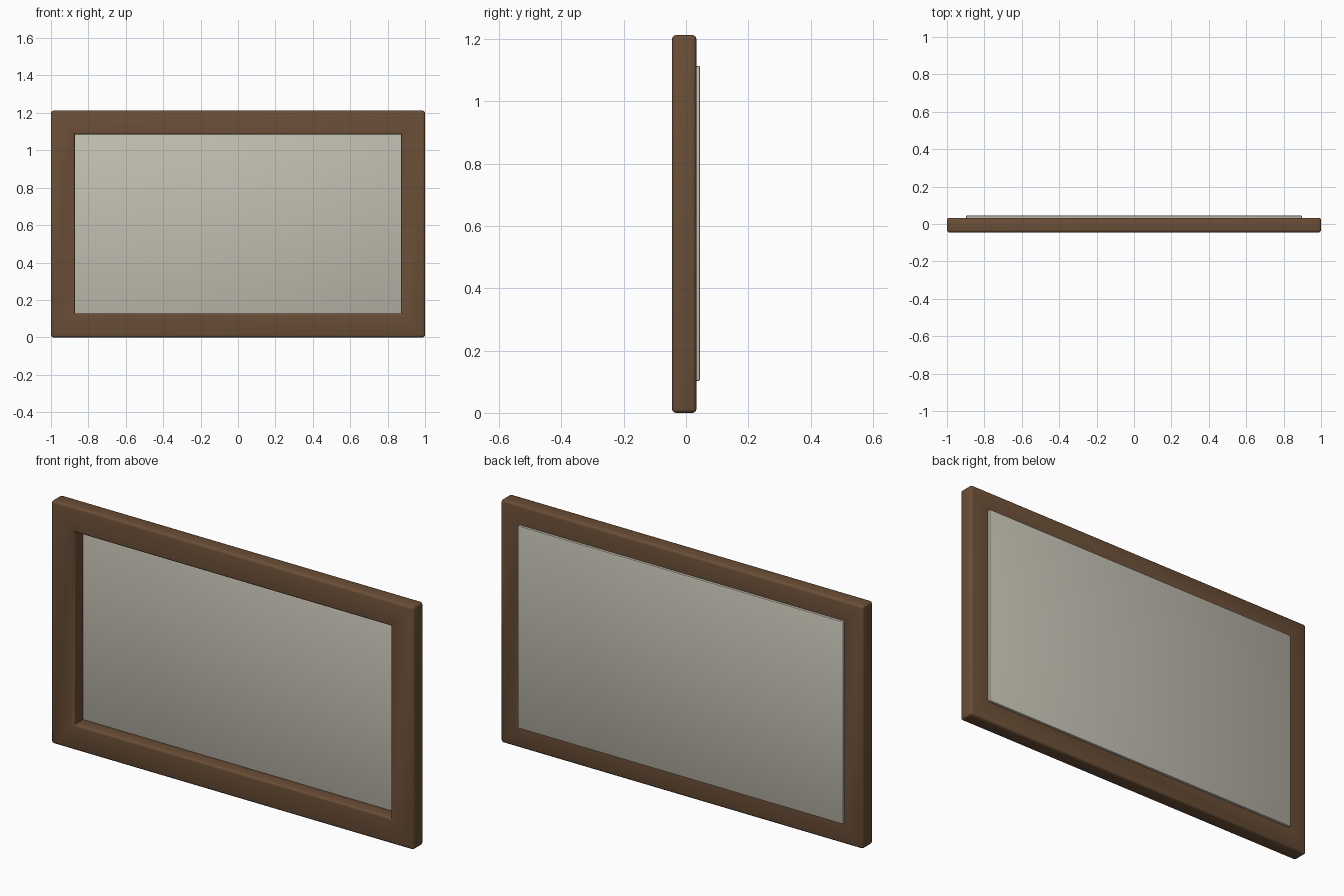
import bpy, bmesh

if "Cube" in bpy.data.objects:
    bpy.data.objects.remove(bpy.data.objects["Cube"])

def material(name, rgb):
    m = bpy.data.materials.new(name)
    m.diffuse_color = (*rgb, 1)
    m.use_nodes = True
    m.node_tree.nodes["Principled BSDF"].inputs["Base Color"].default_value = m.diffuse_color
    return m

wood = material("brown wood", (0.145, 0.077, 0.038))
board = material("pale grey board", (0.54, 0.52, 0.44))

def finish(bm, name, mat):
    bmesh.ops.recalc_face_normals(bm, faces=bm.faces)
    me = bpy.data.meshes.new(name)
    bm.to_mesh(me)
    bm.free()
    ob = bpy.data.objects.new(name, me)
    me.materials.append(mat)
    bpy.context.collection.objects.link(ob)
    bpy.ops.object.select_all(action='DESELECT')
    ob.select_set(True)
    bpy.context.view_layer.objects.active = ob
    bpy.ops.object.shade_smooth_by_angle(angle=0.6)
    return ob

H = 1.212          # overall height
ZC = H / 2
Y0, Y1 = -0.045, 0.033

# Frame: square ring, all edges rounded except the inner corners
bm = bmesh.new()
def loop(hx, hz, y):
    return [bm.verts.new((sx * hx, y, ZC + sz * hz))
            for sx, sz in ((-1, -1), (1, -1), (1, 1), (-1, 1))]
loops = [loop(1, ZC, Y0), loop(1, ZC, Y1),
         loop(0.872, ZC - 0.127, Y1), loop(0.872, ZC - 0.127, Y0)]
for k in range(4):
    a, b = loops[k], loops[(k + 1) % 4]
    for i in range(4):
        j = (i + 1) % 4
        bm.faces.new((a[i], a[j], b[j], b[i]))
def rounded(e):
    a, b = e.verts
    along_y = abs(a.co.y - b.co.y) > 0.01
    inner = abs(a.co.x) < 0.9
    mitre = abs(a.co.x) != abs(b.co.x)
    return not mitre and not (along_y and inner)
bmesh.ops.bevel(bm, geom=[e for e in bm.edges if rounded(e)], offset=0.012,
                segments=3, profile=0.5, affect='EDGES')
finish(bm, "frame", wood)

# Backing board: thin slab set over the opening at the back
bm = bmesh.new()
bmesh.ops.create_cube(bm, size=1)
yf, yb = 0.026, 0.045
for v in bm.verts:
    v.co = (v.co.x * 1.796, (yf + yb) / 2 + v.co.y * (yb - yf),
            ZC + 0.002 + v.co.z * 1.01)
bmesh.ops.bevel(bm, geom=bm.edges[:], offset=0.004, segments=2,
                profile=0.5, affect='EDGES')
finish(bm, "backing_board", board)
